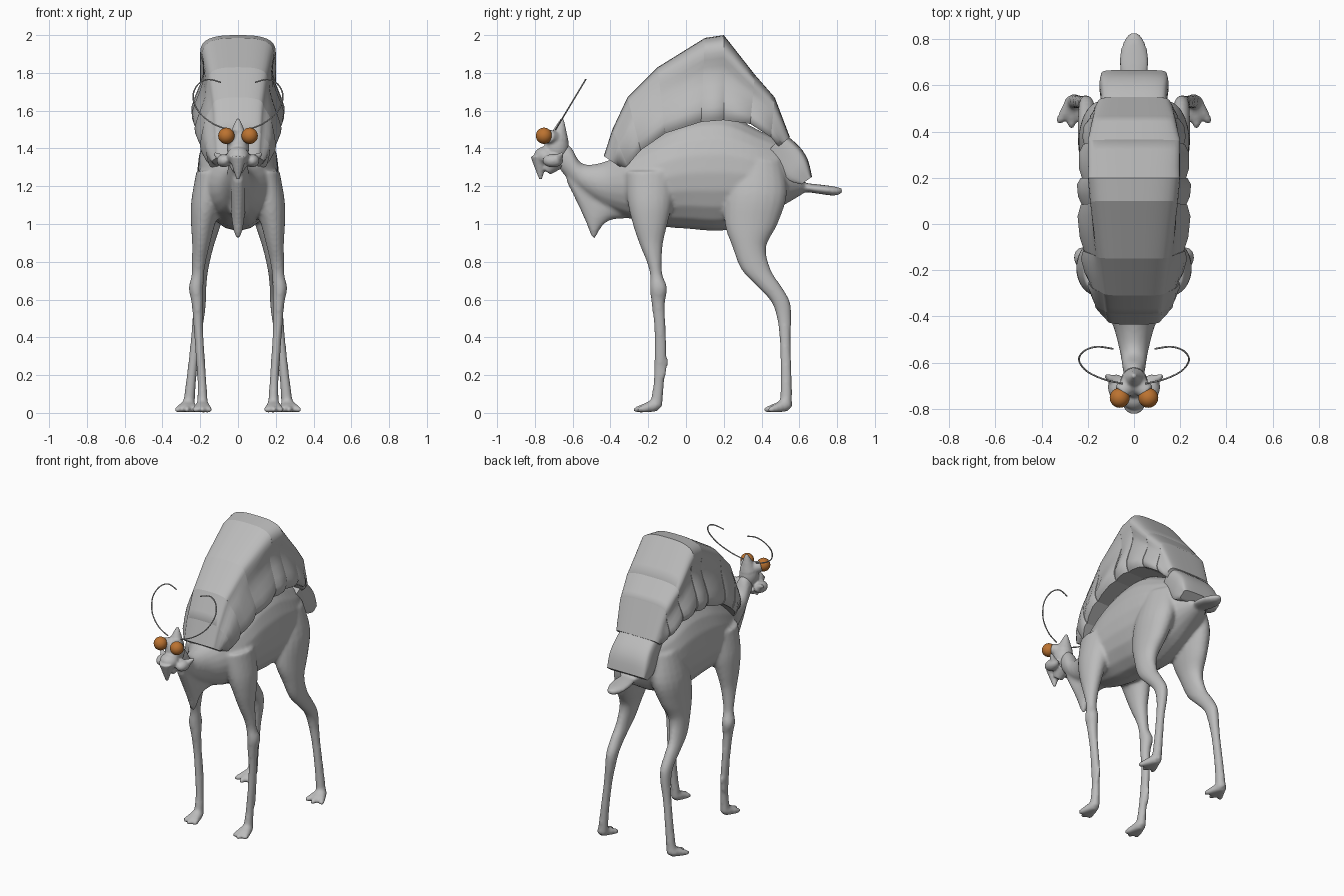
import bpy, bmesh, math
from mathutils import Vector, Matrix

if "Cube" in bpy.data.objects:
    bpy.data.objects.remove(bpy.data.objects["Cube"])


def material(name, rgb):
    m = bpy.data.materials.new(name)
    m.use_nodes = True
    m.diffuse_color = (*rgb, 1)
    m.node_tree.nodes["Principled BSDF"].inputs["Base Color"].default_value = (*rgb, 1)
    return m


GREY = material("stone grey", (0.5, 0.5, 0.5))
ORANGE = material("amber", (0.5, 0.17, 0.03))


def finish(bm, name, mat, angle=180, voxel=0, smooth=0):
    bmesh.ops.recalc_face_normals(bm, faces=bm.faces)
    me = bpy.data.meshes.new(name)
    bm.to_mesh(me)
    bm.free()
    me.materials.append(mat)
    ob = bpy.data.objects.new(name, me)
    bpy.context.collection.objects.link(ob)
    bpy.ops.object.select_all(action="DESELECT")
    ob.select_set(True)
    bpy.context.view_layer.objects.active = ob
    if voxel:
        # Fuse the overlapping limbs into one skin
        r = ob.modifiers.new("fuse", "REMESH")
        r.mode, r.voxel_size, r.use_smooth_shade = "VOXEL", voxel, True
        s = ob.modifiers.new("soften", "SMOOTH")
        s.factor, s.iterations = 0.5, smooth
        for mod in ("fuse", "soften"):
            bpy.ops.object.modifier_apply(modifier=mod)
    bpy.ops.object.shade_smooth_by_angle(angle=math.radians(angle))
    return ob


def spline(rows, steps=4):
    """Catmull-Rom resampling of tuples of any length."""
    rows = [Vector(r) for r in rows]
    out = []
    for i in range(len(rows) - 1):
        a, b, c, d = rows[max(i - 1, 0)], rows[i], rows[i + 1], rows[min(i + 2, len(rows) - 1)]
        for k in range(steps):
            t = k / steps
            out.append(b + (c - a) * (t / 2) + (a * 2 - b * 5 + c * 4 - d) * (t * t / 2)
                       + (b * 3 - a - c * 3 + d) * (t ** 3 / 2))
    return out + [rows[-1]]


def loft(bm, rings):
    loops = [[bm.verts.new(p) for p in ring] for ring in rings]
    n = len(loops[0])
    for a, b in zip(loops, loops[1:]):
        for i in range(n):
            bm.faces.new((a[i], a[(i + 1) % n], b[(i + 1) % n], b[i]))
    bm.faces.new(loops[0][::-1])
    bm.faces.new(loops[-1])


def oval(c, u, v, n=20):
    return [c + u * math.cos(2 * math.pi * i / n) + v * math.sin(2 * math.pi * i / n) for i in range(n)]


def trunk(bm, rows):
    """Upright sections along y: (y, bottom, top, half width)."""
    loft(bm, [oval(Vector((0, y, (lo + hi) / 2)), Vector((w, 0, 0)), Vector((0, 0, (hi - lo) / 2)))
              for y, lo, hi, w in spline(rows)])


def limb(bm, rows, side):
    """Level sections down z: (x, y, z, x radius, y radius)."""
    loft(bm, [oval(Vector((x * side, y, z)), Vector((rx, 0, 0)), Vector((0, ry, 0)))
              for x, y, z, rx, ry in spline(rows)])


def rod(bm, a, b, ra, rb, n=12):
    a, b = Vector(a), Vector(b)
    u = (b - a).orthogonal().normalized()
    v = (b - a).normalized().cross(u)
    loft(bm, [oval(a, u * ra, v * ra, n), oval(b, u * rb, v * rb, n)])


def ball(bm, c, r):
    bmesh.ops.create_uvsphere(bm, u_segments=24, v_segments=16, radius=1,
                              matrix=Matrix.Translation(c) @ Matrix.Diagonal((*r, 1)))


# Body skin: torso with neck, throat flap, tail and legs
bm = bmesh.new()
trunk(bm, [(-.67, 1.29, 1.44, .04), (-.61, 1.22, 1.41, .052), (-.55, 1.17, 1.32, .062),
           (-.43, 1.09, 1.33, .095), (-.3, 1.03, 1.4, .165), (-.15, .99, 1.49, .205),
           (0, .975, 1.56, .215), (.2, .965, 1.58, .215), (.38, 1.02, 1.5, .2),
           (.52, 1.1, 1.42, .14), (.62, 1.16, 1.28, .07)])
trunk(bm, [(-.63, 1.22, 1.3, .03), (-.58, 1.12, 1.25, .035), (-.53, 1.01, 1.25, .035),
           (-.49, .92, 1.25, .035), (-.45, .98, 1.25, .04), (-.4, 1.02, 1.2, .05),
           (-.3, 1.03, 1.2, .06)])
trunk(bm, [(.5, 1.17, 1.25, .06), (.62, 1.17, 1.22, .055), (.7, 1.16, 1.21, .066),
           (.78, 1.15, 1.2, .05), (.825, 1.16, 1.19, .022)])
front_leg = [(.14, -.19, 1.28, .08, .13), (.165, -.19, 1.12, .083, .12), (.185, -.19, 1, .064, .092),
             (.195, -.185, .9, .048, .064), (.207, -.168, .8, .037, .04), (.213, -.157, .73, .033, .033),
             (.222, -.145, .66, .039, .046), (.215, -.147, .58, .031, .036), (.21, -.138, .45, .025, .03),
             (.2, -.135, .3, .024, .032), (.19, -.145, .15, .024, .028), (.188, -.16, .03, .03, .035)]
hind_leg = [(.1, .38, 1.34, .09, .13), (.14, .37, 1.16, .095, .165), (.165, .345, 1, .075, .14),
            (.185, .335, .88, .056, .09), (.2, .37, .76, .043, .078), (.205, .44, .67, .038, .065),
            (.205, .5, .59, .036, .05), (.21, .52, .5, .031, .038), (.225, .525, .38, .026, .029),
            (.245, .53, .2, .026, .03), (.262, .53, .03, .032, .032)]
for side in (1, -1):
    limb(bm, front_leg, side)
    limb(bm, hind_leg, side)
    rod(bm, (.2 * side, -.13, .19), (.2 * side, -.098, .285), .02, .008)
    # Three splayed toes on every foot
    for x, y, spread in ((.188, -.16, (-.035, 0, .038)), (.265, .53, (-.045, .005, .055))):
        for dx, reach in zip(spread, (.085, .1, .08)):
            tip = Vector(((x + dx) * side, y - reach, .017))
            rod(bm, (x * side, y, .04), tip, .034, .018)
            ball(bm, tip, (.017, .02, .017))
finish(bm, "body_skin", GREY, 180, .011, 5)

# Head: skull, muzzle, cheeks, hooked beak and pointed crest
bm = bmesh.new()
ball(bm, (0, -.685, 1.41), (.06, .065, .085))
ball(bm, (0, -.745, 1.36), (.06, .06, .05))
rod(bm, (0, -.775, 1.36), (0, -.77, 1.235), .05, .008)
rod(bm, (0, -.69, 1.34), (0, -.74, 1.28), .06, .03)
rod(bm, (0, -.675, 1.45), (0, -.655, 1.56), .055, .008)
for side in (1, -1):
    ball(bm, (.075 * side, -.705, 1.335), (.038, .055, .035))
    rod(bm, (.08 * side, -.68, 1.34), (.125 * side, -.655, 1.375), .028, .008)
    rod(bm, (0, -.68, 1.45), (.06 * side, -.73, 1.465), .045, .035)
finish(bm, "head", GREY, 180, .007, 4)

# Eyes and thin curling feelers
for side, label in ((1, "left"), (-1, "right")):
    bm = bmesh.new()
    ball(bm, (.062 * side, -.752, 1.467), (.043, .043, .043))
    finish(bm, label + "_eye", ORANGE)
    curl = spline([(.05, 1.5), (.13, 1.53), (.205, 1.59), (.238, 1.67), (.215, 1.735), (.16, 1.765), (.09, 1.75)], 6)
    bm = bmesh.new()
    path = [Vector((x * side, -.69 + (z - 1.5) * .6, z)) for x, z in curl]
    for a, b in zip(path, path[1:]):
        rod(bm, a, b, .004, .004, 6)
    finish(bm, label + "_feeler", GREY)


def arch(st, flare=1):
    """Section of the back armour: rim (y, z), ridge (y, z), widths at rim, middle, top."""
    ry, rz, ty, tz, wr, wm, wt = st
    half = spline([(wr * .93 * flare, 0), (wr * flare, .16), (wm * (1 + flare) / 2, .55), (wt, .8),
                   (wt * .87, .93), (wt * .5, .99), (0, 1)], 3)
    pts = list(half) + [Vector((-p.x, p.y)) for p in reversed(half[:-1])]
    return [Vector((x, ry + (ty - ry) * s, rz + (tz - rz) * s)) for x, s in pts]


# Humped back armour in overlapping bands
stations = [(-.33, 1.29, -.435, 1.36, .11, .14, .12), (-.31, 1.31, -.39, 1.5, .165, .17, .13),
            (-.24, 1.39, -.31, 1.67, .2, .18, .14), (-.11, 1.48, -.15, 1.83, .225, .18, .16),
            (.08, 1.54, .1, 1.985, .235, .18, .19), (.2, 1.55, .2, 2, .235, .18, .2),
            (.34, 1.53, .365, 1.79, .225, .19, .2), (.45, 1.46, .47, 1.67, .2, .18, .175),
            (.49, 1.41, .55, 1.46, .15, .16, .15)]
bm = bmesh.new()
for i, (a, b) in enumerate(zip(stations, stations[1:])):
    a, b = Vector(a), Vector(b)
    loft(bm, [arch(a, .96), arch(a.lerp(b, .3), 1.03), arch(a.lerp(b, .75), 1.05), arch(b, .98)])
finish(bm, "back_armour", GREY, 50)

# Rump plate above the tail
bm = bmesh.new()
loft(bm, [arch(s) for s in spline([(.43, 1.38, .52, 1.48, .13, .14, .135), (.5, 1.29, .6, 1.41, .14, .145, .14),
                                   (.55, 1.23, .645, 1.34, .145, .15, .145),
                                   (.61, 1.21, .667, 1.25, .14, .14, .14)], 3)])
finish(bm, "rump_plate", GREY, 50)
